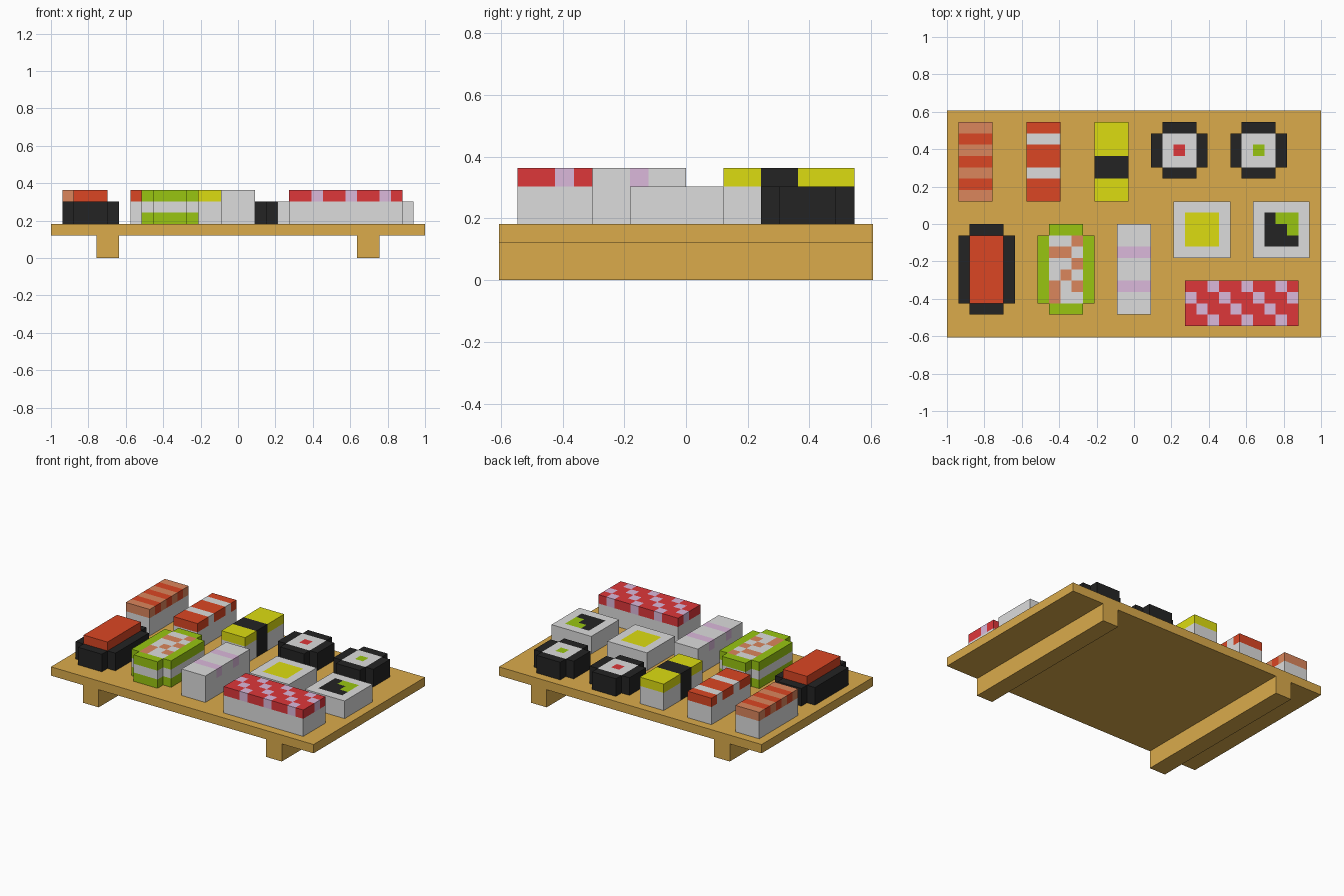
import bpy

if "Cube" in bpy.data.objects:
    bpy.data.objects.remove(bpy.data.objects["Cube"])

V = 2 / 33              # block size: the board is 33 x 20 blocks
NX, NY = 33, 20


def linear(c):
    c /= 255
    return c / 12.92 if c <= 0.04045 else ((c + 0.055) / 1.055) ** 2.4


COLOURS = {
    "wood": (219, 171, 75), "rice": (220, 220, 220), "seaweed": (36, 36, 36),
    "orange_red": (219, 70, 36), "salmon": (219, 134, 92), "yellow": (220, 220, 17),
    "green": (152, 197, 17), "lilac": (219, 184, 219), "tuna_red": (222, 55, 58),
}
NAMES = list(COLOURS)
MATS = []
for n, rgb in COLOURS.items():
    m = bpy.data.materials.new(n)
    m.diffuse_color = (*[linear(c) for c in rgb], 1)
    m.use_nodes = True
    m.node_tree.nodes["Principled BSDF"].inputs["Base Color"].default_value = m.diffuse_color
    MATS.append(m)

# outward direction and the four corners of each side of a block
SIDES = [
    ((1, 0, 0), ((1, 0, 0), (1, 1, 0), (1, 1, 1), (1, 0, 1))),
    ((-1, 0, 0), ((0, 0, 0), (0, 0, 1), (0, 1, 1), (0, 1, 0))),
    ((0, 1, 0), ((0, 1, 0), (0, 1, 1), (1, 1, 1), (1, 1, 0))),
    ((0, -1, 0), ((0, 0, 0), (1, 0, 0), (1, 0, 1), (0, 0, 1))),
    ((0, 0, 1), ((0, 0, 1), (1, 0, 1), (1, 1, 1), (0, 1, 1))),
    ((0, 0, -1), ((0, 0, 0), (0, 1, 0), (1, 1, 0), (1, 0, 0))),
]


def blocks(name, origin, size, rule):
    """Skin of a block solid; rule(i, j, k) gives a colour, or None for empty."""
    cells = {}
    for i in range(size[0]):
        for j in range(size[1]):
            for k in range(size[2]):
                colour = rule(i, j, k)
                if colour:
                    cells[i, j, k] = colour
    verts, faces, cols = {}, [], []
    for c, colour in cells.items():
        for d, corners in SIDES:
            if tuple(a + b for a, b in zip(c, d)) in cells:
                continue
            faces.append([verts.setdefault(tuple(a + b for a, b in zip(c, p)), len(verts))
                          for p in corners])
            cols.append(NAMES.index(colour))
    me = bpy.data.meshes.new(name)
    me.from_pydata([tuple(a * V for a in p) for p in verts], [], faces)
    used = sorted(set(cols))
    for u in used:
        me.materials.append(MATS[u])
    for p, u in zip(me.polygons, cols):
        p.material_index = used.index(u)
    ob = bpy.data.objects.new(name, me)
    ob.location = ((origin[0] - NX / 2) * V, (origin[1] - NY / 2) * V, origin[2] * V)
    bpy.context.collection.objects.link(ob)


def box(name, origin, size, colour):
    me = bpy.data.meshes.new(name)
    pts = [(x, y, z) for x in (0, 1) for y in (0, 1) for z in (0, 1)]
    me.from_pydata([tuple(a * s * V for a, s in zip(p, size)) for p in pts], [],
                   [[pts.index(p) for p in c] for _, c in SIDES])
    me.materials.append(MATS[NAMES.index(colour)])
    ob = bpy.data.objects.new(name, me)
    ob.location = ((origin[0] - NX / 2) * V, (origin[1] - NY / 2) * V, origin[2] * V)
    bpy.context.collection.objects.link(ob)


def is_corner(i, j, w, d):
    return i in (0, w - 1) and j in (0, d - 1)


def is_rim(i, j, w, d):
    return i in (0, w - 1) or j in (0, d - 1)


KEY = {"s": "salmon", "o": "orange_red", "w": "rice", "y": "yellow",
       "g": "green", "k": "seaweed", "l": "lilac"}

# serving board
box("board", (0, 0, 2), (NX, NY, 1), "wood")
box("left_foot", (4, 0, 0), (2, NY, 2), "wood")
box("right_foot", (27, 0, 0), (2, NY, 2), "wood")

# rice blocks with a striped topping (stripes listed front to back)
for name, i, j, stripes in (("salmon_slice", 1, 12, "sososos"),
                            ("shrimp_slice", 7, 12, "oowoowo"),
                            ("squid_slice", 15, 2, "wwlwwlww")):
    box(name + "_rice", (i, j, 3), (3, len(stripes), 2), "rice")
    blocks(name, (i, j, 5), (3, len(stripes), 1), lambda a, b, c: KEY[stripes[b]])

# omelette piece with a seaweed belt all the way down
blocks("omelette_piece", (13, 12, 3), (3, 7, 3),
       lambda a, b, c: "seaweed" if b in (2, 3) else "yellow" if c == 2 else "rice")

# tuna block with diagonal marbling
box("tuna_rice", (21, 1, 3), (10, 4, 2), "rice")
blocks("tuna_slice", (21, 1, 5), (10, 4, 1),
       lambda a, b, c: "lilac" if (a + b + 1) % 3 == 0 else "tuna_red")

# small round seaweed rolls
for name, i, core in (("tuna_roll", 18, "tuna_red"), ("cucumber_roll", 25, "green")):
    blocks(name, (i, 14, 3), (5, 5, 2),
           lambda a, b, c: None if is_corner(a, b, 5, 5)
           else "seaweed" if is_rim(a, b, 5, 5)
           else core if (a, b) == (2, 2) else "rice")

# square rice rolls, fillings listed front to back
for name, i, fill in (("omelette_roll", 20, ("yyy", "yyy", "yyy")),
                      ("avocado_roll", 27, ("kkk", "kkg", "kgg"))):
    blocks(name, (i, 7, 3), (5, 5, 2),
           lambda a, b, c: "rice" if is_rim(a, b, 5, 5) else KEY[fill[b - 1][a - 1]])

# seaweed boat with raised roe
blocks("roe_boat", (1, 2, 3), (5, 8, 3),
       lambda a, b, c: None if is_corner(a, b, 5, 8)
       else (None if c == 2 else "seaweed") if is_rim(a, b, 5, 8) else "orange_red")

# green layered roll with a mixed filling
MIX = ("sww", "sws", "wsw", "wws", "ssw", "wws")
blocks("layered_roll", (8, 2, 3), (5, 8, 3),
       lambda a, b, c: None if is_corner(a, b, 5, 8)
       else ("rice" if c == 1 else "green") if is_rim(a, b, 5, 8)
       else KEY[MIX[b - 1][a - 1]])
